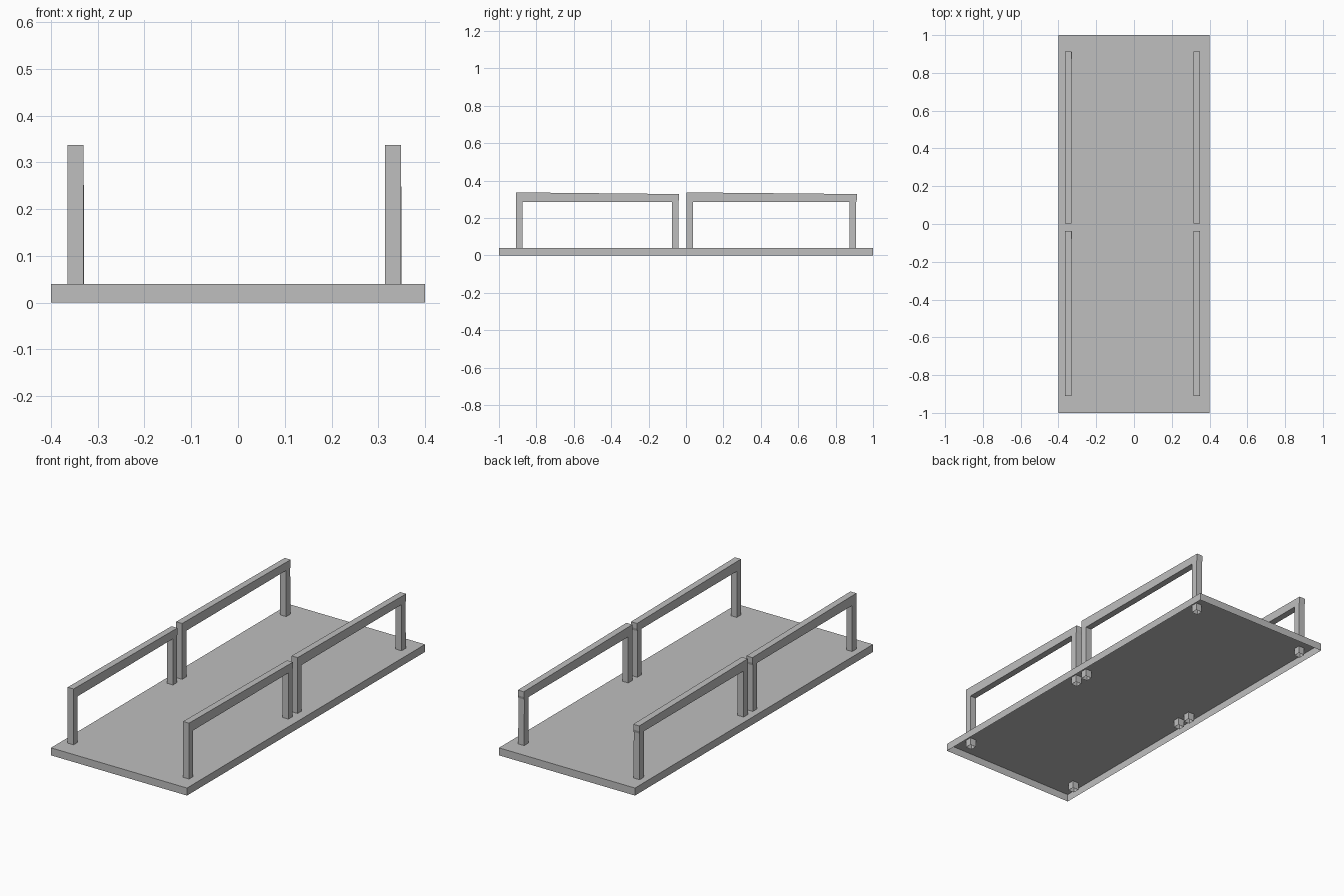
import bpy, bmesh

cube = bpy.data.objects.get("Cube")
if cube:
    bpy.data.objects.remove(cube, do_unlink=True)

GREY = (0.52, 0.52, 0.52, 1)
grey = bpy.data.materials.new("plain_grey")
grey.use_nodes = True
grey.diffuse_color = GREY
grey.node_tree.nodes["Principled BSDF"].inputs["Base Color"].default_value = GREY


def add_object(name, bm):
    # Parts are open underneath
    bmesh.ops.recalc_face_normals(bm, faces=bm.faces)
    floor = [f for f in bm.faces if all(abs(v.co.z) < 0.001 for v in f.verts)]
    bmesh.ops.delete(bm, geom=floor, context='FACES_ONLY')
    mesh = bpy.data.meshes.new(name)
    bm.to_mesh(mesh)
    bm.free()
    mesh.materials.append(grey)
    obj = bpy.data.objects.new(name, mesh)
    bpy.context.collection.objects.link(obj)


def deck():
    bm = bmesh.new()
    bmesh.ops.create_cube(bm, size=1)
    for v in bm.verts:
        v.co.x *= 0.8
        v.co.y *= 2
        v.co.z = (v.co.z + 0.5) * 0.04
    add_object("deck", bm)


def rail(name, x, y0, y1):
    # Arched profile with a gently falling top, extruded across its width
    w = 0.035
    profile = [(y0, 0), (y0, 0.337), (y1 + 0.004, 0.328), (y1 + 0.004, 0.30),
               (y1, 0.285), (y1, 0), (y1 - w, 0), (y1 - w, 0.285),
               (y0 + w, 0.285), (y0 + w, 0)]
    bm = bmesh.new()
    face = bm.faces.new([bm.verts.new((x, y, z)) for y, z in profile])
    side = bmesh.ops.extrude_face_region(bm, geom=[face])
    moved = [g for g in side["geom"] if isinstance(g, bmesh.types.BMVert)]
    bmesh.ops.translate(bm, verts=moved, vec=(w, 0, 0))
    # Rear post leans a touch sideways
    for v in bm.verts:
        if v.co.y > y1 - w - 0.001 and v.co.z < 0.26:
            v.co.x += 0.001
    add_object(name, bm)


deck()
for side, x in (("right", -0.365), ("left", 0.314)):
    rail("front_rail_" + side, x, -0.91, -0.041)
    rail("back_rail_" + side, x, 0.002, 0.91)
